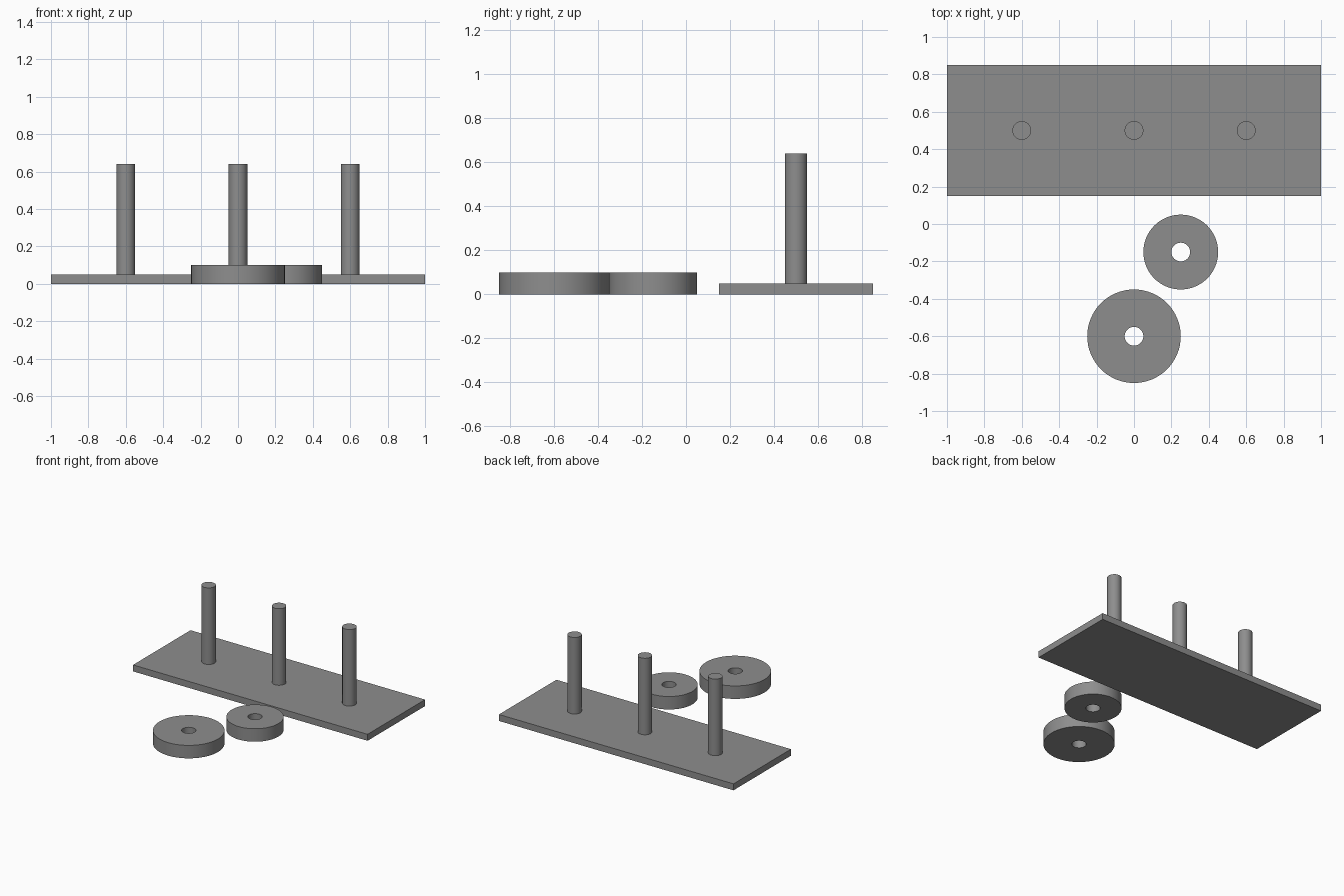
import bpy, bmesh, math

if "Cube" in bpy.data.objects:
    bpy.data.objects.remove(bpy.data.objects["Cube"])

gray = bpy.data.materials.new("plain gray")
gray.diffuse_color = (0.27, 0.27, 0.27, 1)
gray.use_nodes = True
gray.node_tree.nodes["Principled BSDF"].inputs["Base Color"].default_value = gray.diffuse_color


def finish(ob, name):
    ob.name = name
    ob.data.materials.append(gray)


def peg(name, x, y, radius, z0, z1):
    bpy.ops.mesh.primitive_cylinder_add(vertices=64, radius=radius, depth=z1 - z0,
                                        location=(x, y, (z0 + z1) / 2))
    bpy.ops.object.shade_smooth_by_angle(angle=math.radians(30))
    finish(bpy.context.object, name)


def ring(name, x, y, outer, inner, height, n=64):
    # Square cross-section swept around the vertical axis
    bm = bmesh.new()
    profile = [(inner, 0), (outer, 0), (outer, height), (inner, height)]
    loops = []
    for i in range(n):
        a = 2 * math.pi * i / n
        loops.append([bm.verts.new((r * math.cos(a), r * math.sin(a), z)) for r, z in profile])
    for i in range(n):
        p, q = loops[i], loops[(i + 1) % n]
        for k in range(4):
            m = (k + 1) % 4
            bm.faces.new((p[k], q[k], q[m], p[m]))
    bmesh.ops.recalc_face_normals(bm, faces=bm.faces)
    me = bpy.data.meshes.new(name)
    bm.to_mesh(me)
    bm.free()
    ob = bpy.data.objects.new(name, me)
    ob.location = (x, y, 0)
    bpy.context.collection.objects.link(ob)
    bpy.ops.object.select_all(action='DESELECT')
    ob.select_set(True)
    bpy.context.view_layer.objects.active = ob
    bpy.ops.object.shade_smooth_by_angle(angle=math.radians(30))
    finish(ob, name)


# Base board
bpy.ops.mesh.primitive_cube_add(size=1, location=(0, 0.5, 0.025))
board = bpy.context.object
board.scale = (2, 0.7, 0.05)
bpy.ops.object.transform_apply(location=False, rotation=False, scale=True)
finish(board, "base_board")

# Three upright pegs
for label, x in (("left", -0.6), ("middle", 0), ("right", 0.6)):
    peg(label + "_peg", x, 0.5, 0.05, 0.04, 0.64)

# Loose discs with centre holes
ring("large_disc", 0, -0.6, 0.25, 0.05, 0.1)
ring("small_disc", 0.25, -0.15, 0.2, 0.05, 0.1)
